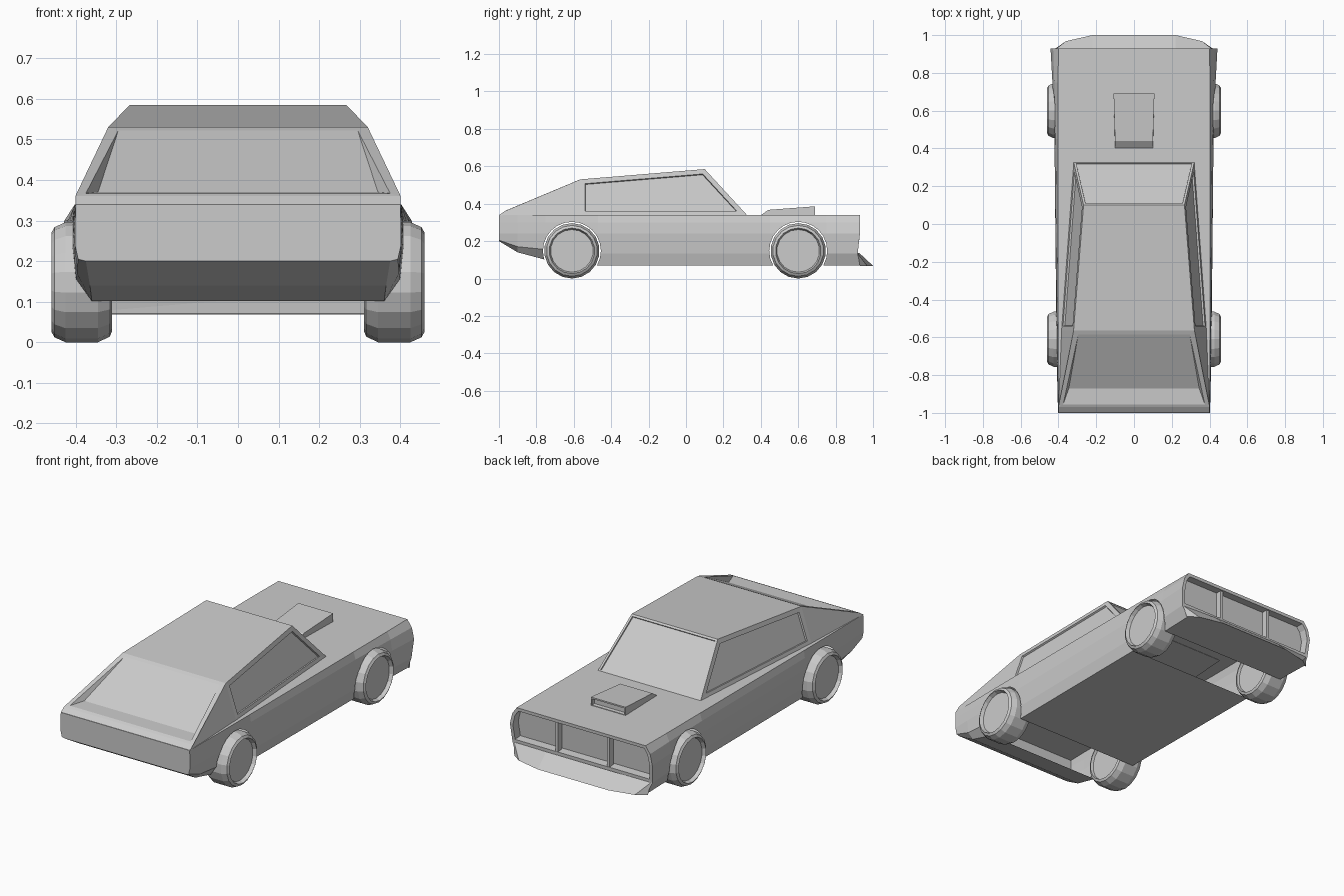
import bpy, bmesh, math
from mathutils import Matrix

if "Cube" in bpy.data.objects:
    bpy.data.objects.remove(bpy.data.objects["Cube"])

grey = bpy.data.materials.new("plain_grey")
grey.use_nodes = True
grey.diffuse_color = (0.6, 0.6, 0.6, 1)
grey.node_tree.nodes["Principled BSDF"].inputs["Base Color"].default_value = (0.6, 0.6, 0.6, 1)


def finish(name, bm):
    mesh = bpy.data.meshes.new(name)
    bm.to_mesh(mesh)
    bm.free()
    mesh.materials.append(grey)
    obj = bpy.data.objects.new(name, mesh)
    bpy.context.collection.objects.link(obj)
    return obj


def shell(half, bridges, sides):
    """Symmetric mesh from left-half points. Bridges span both halves, sides are mirrored."""
    bm = bmesh.new()
    left = [bm.verts.new(p) for p in half]
    right = [bm.verts.new((-x, y, z)) for x, y, z in half]
    made = {}
    for chain in bridges:
        loop = [left[i] for i in chain] + [right[i] for i in reversed(chain)]
        made[tuple(chain)] = [bm.faces.new(loop)]
    for chain in sides:
        made[tuple(chain)] = [bm.faces.new([side[i] for i in chain]) for side in (left, right)]
    bmesh.ops.recalc_face_normals(bm, faces=bm.faces[:])
    return bm, made


def recess(bm, faces, border, depth):
    bmesh.ops.inset_region(bm, faces=faces, thickness=border, use_even_offset=True)
    bmesh.ops.inset_region(bm, faces=faces, thickness=0.002, depth=-depth)


def box(name, centre, size):
    bm = bmesh.new()
    bmesh.ops.create_cube(bm, size=1, matrix=Matrix.Translation(centre) @ Matrix.Diagonal((*size, 1)))
    return finish(name, bm)


# Lower body: lofted stations of y, shoulder x, waist x, low edge z, bottom x, bottom z
stations = [
    (-1.0, 0.400, 0.402, 0.205, 0.375, 0.20),
    (-0.9, 0.400, 0.405, 0.170, 0.365, 0.14),
    (-0.75, 0.402, 0.408, 0.155, 0.360, 0.10),
    (-0.47, 0.403, 0.412, 0.135, 0.390, 0.07),
    (0.45, 0.402, 0.421, 0.135, 0.395, 0.07),
    (0.75, 0.402, 0.432, 0.135, 0.400, 0.07),
    (0.93, 0.400, 0.442, 0.135, 0.405, 0.07),
]
points, bridges, sides = [], [], []
for y, shoulder, waist, low_z, bottom_x, bottom_z in stations:
    points += [(shoulder, y, 0.34), ((shoulder + 2 * waist) / 3, y, 0.30), (waist, y, 0.24),
               (waist - 0.008, y - (0.012 if y > 0.9 else 0), low_z), (bottom_x, y, bottom_z)]
for s in range(len(stations) - 1):
    a, b = s * 5, s * 5 + 5
    bridges += [[a, b], [a + 4, b + 4]]
    sides += [[a + k, a + k + 1, b + k + 1, b + k] for k in range(4)]
nose = len(points) - 5
mouth = [nose, nose + 1, nose + 2, nose + 3]
bridges += [[0, 1, 2, 3, 4], mouth, [nose + 3, nose + 4]]
bm, made = shell(points, bridges, sides)
recess(bm, made[tuple(mouth)], 0.018, 0.045)
body = finish("body", bm)

# Wheel arches cut right through, leaving an open shell
AXLES, ARCH, AXLE_Z = (-0.61, 0.6), 0.155, 0.148
for y in AXLES:
    bm = bmesh.new()
    bmesh.ops.create_cone(bm, cap_ends=True, segments=24, radius1=ARCH, radius2=ARCH, depth=1.2,
                          matrix=Matrix.Translation((0, y, AXLE_Z)) @ Matrix.Rotation(math.pi / 2, 4, 'Y'))
    cutter = finish("arch_cutter", bm)
    cutter.hide_render = True
    mod = body.modifiers.new("arch", 'BOOLEAN')
    mod.operation, mod.solver, mod.object = 'DIFFERENCE', 'EXACT', cutter
    bpy.context.view_layer.objects.active = body
    bpy.ops.object.modifier_apply(modifier=mod.name)
    bpy.data.objects.remove(cutter)
bm = bmesh.new()
bm.from_mesh(body.data)
lining = [f for f in bm.faces if any(
    all(abs(math.hypot(v.co.y - y, v.co.z - AXLE_Z) - ARCH) < 0.004 for v in f.verts) for y in AXLES)]
bmesh.ops.delete(bm, geom=lining, context='FACES')
bm.to_mesh(body.data)
bm.free()

# Cabin with sloping tail and sunken rear glass
cabin_points = [
    (0.320, 0.330, 0.335),   # 0 windscreen base
    (0.267, 0.100, 0.585),   # 1 roof front
    (0.320, -0.565, 0.530),  # 2 roof rear
    (0.385, -0.565, 0.335),  # 3 waist
    (0.401, -0.970, 0.360),  # 4 tail lip
    (0.401, -1.000, 0.338),  # 5 tail base
    (0.295, -0.585, 0.522),  # 6 rear opening top
    (0.375, -0.955, 0.367),  # 7 rear opening bottom
    (0.345, -0.870, 0.370),  # 8 glass foot
]
windscreen, side_window = [0, 1], [0, 1, 2, 3]
bm, made = shell(
    cabin_points,
    [windscreen, [1, 2], [2, 6], [6, 8], [8, 7], [7, 4], [4, 5], [0, 3, 5]],
    [side_window, [2, 3, 5, 4], [2, 4, 7, 6], [6, 7, 8]])
recess(bm, made[tuple(windscreen)], 0.012, 0.006)
recess(bm, made[tuple(side_window)], 0.026, 0.010)
finish("cabin", bm)

# Front spoiler
bm, _ = shell(
    [(0.22, 0.925, 0.138), (0.425, 0.917, 0.135),
     (0.22, 1.0, 0.068), (0.36, 0.968, 0.068), (0.415, 0.93, 0.068)],
    [[0, 2], [2, 3, 4], [0, 1, 4]],
    [[0, 1, 3, 2], [1, 4, 3]])
finish("front_spoiler", bm)

# Bonnet scoop with a slot in its front face
bm, made = shell(
    [(0.10, 0.395, 0.335), (0.10, 0.44, 0.367), (0.108, 0.69, 0.386), (0.108, 0.69, 0.335)],
    [[0, 1], [1, 2], [2, 3], [0, 3]], [[0, 1, 2, 3]])
recess(bm, made[(2, 3)], 0.008, 0.02)
finish("bonnet_scoop", bm)

# Grille bars
for side, x in (("left", 0.16), ("right", -0.16)):
    box(side + "_grille_bar", (x, 0.9, 0.237), (0.016, 0.035, 0.175))

# Wheels: a spun profile of (x, radius) with dished hub faces
TYRE = [(0.325, 0), (0.325, 0.116), (0.31, 0.120), (0.316, 0.134), (0.345, 0.148), (0.425, 0.148),
        (0.452, 0.136), (0.46, 0.122), (0.44, 0.114), (0.44, 0)]
for end, y in zip(("rear", "front"), AXLES):
    for side, sign in (("left", 1), ("right", -1)):
        bm = bmesh.new()
        verts = [bm.verts.new((sign * x, 0, r)) for x, r in TYRE]
        edges = [bm.edges.new(pair) for pair in zip(verts, verts[1:])]
        bmesh.ops.spin(bm, geom=verts + edges, axis=(1, 0, 0), cent=(0, 0, 0),
                       angle=math.tau, steps=18, use_merge=True)
        bmesh.ops.remove_doubles(bm, verts=bm.verts[:], dist=0.0005)
        bmesh.ops.recalc_face_normals(bm, faces=bm.faces[:])
        finish(f"{end}_{side}_wheel", bm).location = (0, y, AXLE_Z)
